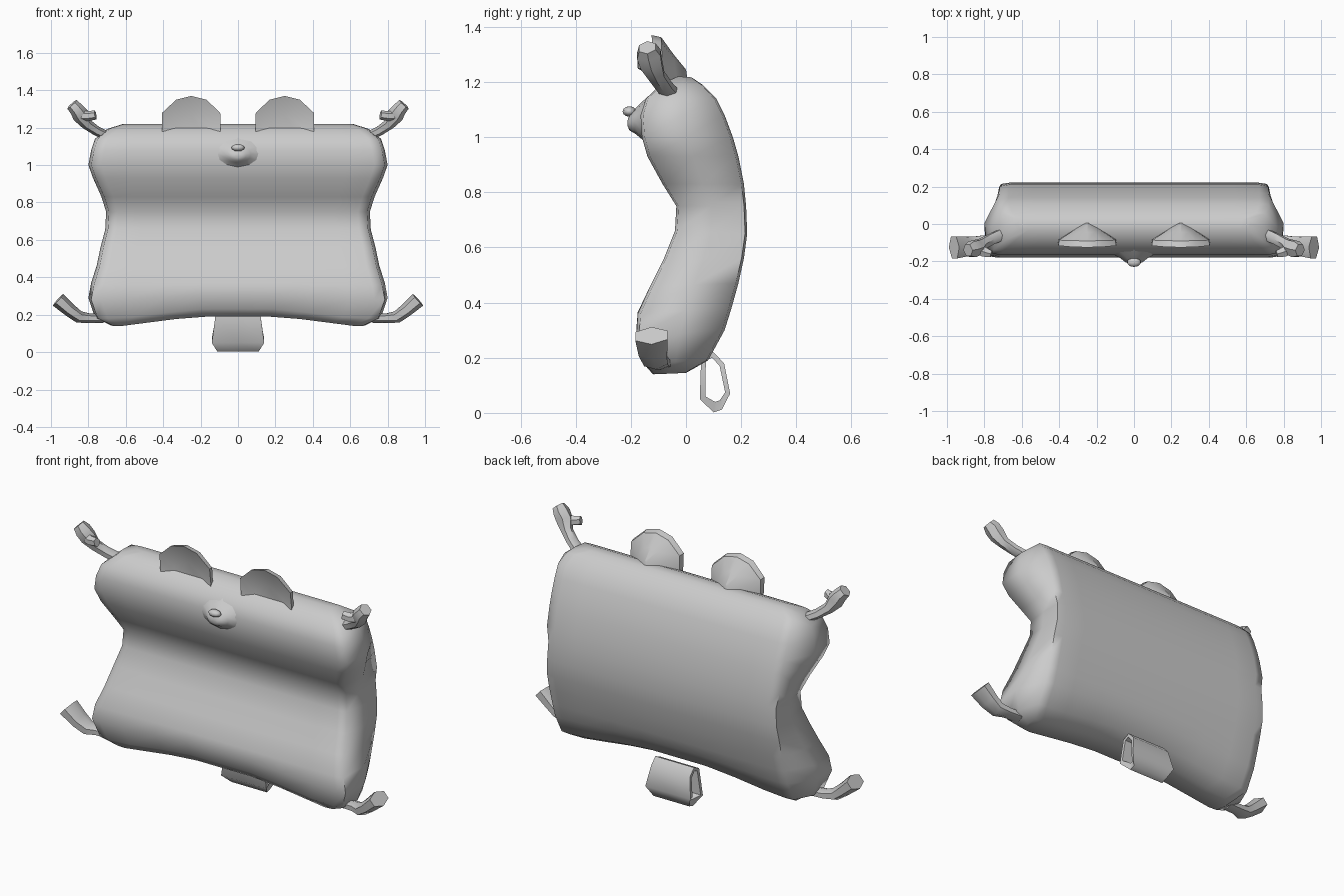
import bpy, bmesh, math
from mathutils import Vector

if "Cube" in bpy.data.objects:
    bpy.data.objects.remove(bpy.data.objects["Cube"])

grey = bpy.data.materials.new("soft grey")
grey.diffuse_color = (0.6, 0.6, 0.6, 1)
grey.use_nodes = True
grey.node_tree.nodes["Principled BSDF"].inputs["Base Color"].default_value = grey.diffuse_color


def finish(bm, name, angle=50):
    bmesh.ops.remove_doubles(bm, verts=bm.verts, dist=0.0005)
    bmesh.ops.recalc_face_normals(bm, faces=bm.faces)
    me = bpy.data.meshes.new(name)
    bm.to_mesh(me)
    bm.free()
    me.materials.append(grey)
    ob = bpy.data.objects.new(name, me)
    bpy.context.collection.objects.link(ob)
    bpy.ops.object.select_all(action='DESELECT')
    ob.select_set(True)
    bpy.context.view_layer.objects.active = ob
    bpy.ops.object.shade_smooth_by_angle(angle=math.radians(angle))
    return ob


def loft(bm, rings, cap=True):
    """Skin closed rings of equal length."""
    vs = [[bm.verts.new(p) for p in r] for r in rings]
    n = len(vs[0])
    for a, b in zip(vs, vs[1:]):
        for i in range(n):
            j = (i + 1) % n
            bm.faces.new((a[i], a[j], b[j], b[i]))
    if cap:
        bm.faces.new(vs[0])
        bm.faces.new(vs[-1])
    return vs


def tube(bm, pts, radii, sides=6):
    """Limb along a path, radii = (in plane, depth)."""
    pts = [Vector(p) for p in pts]
    rings = []
    for i, p in enumerate(pts):
        t = (pts[min(i + 1, len(pts) - 1)] - pts[max(i - 1, 0)]).normalized()
        u = t.cross(Vector((0, 1, 0))).normalized()
        v = t.cross(u)
        ra, rb = radii[i]
        rings.append([p + u * ra * math.cos(k * math.tau / sides)
                      + v * rb * math.sin(k * math.tau / sides) for k in range(sides)])
    loft(bm, rings)


# Body: rows of front y, front z, back y, back z, half width
rows = [(-.12, .14, 0, .145, .68), (-.155, .18, .08, .19, .765), (-.18, .28, .14, .30, .80),
        (-.175, .36, .165, .38, .785), (-.13, .46, .19, .47, .755), (-.08, .56, .21, .56, .735),
        (-.04, .66, .222, .65, .71), (-.035, .75, .218, .75, .705), (-.085, .83, .21, .83, .73),
        (-.14, .93, .19, .93, .775), (-.16, 1.0, .17, 1.0, .80), (-.165, 1.08, .14, 1.08, .785),
        (-.145, 1.14, .11, 1.14, .765), (-.09, 1.195, .06, 1.19, .70), (-.03, 1.22, .02, 1.217, .62)]
profile = [(r[0], r[1], r[4] - .015) for r in rows]
profile += [(r[2], r[3], min(.72, r[4])) for r in reversed(rows)]


def lift(x, y, z):
    """The lower hem rises toward the middle."""
    k = max(0, 1 - abs(x) / .62)
    return (x, y, z + .05 * min(1, 1.6 * k) * max(0, min(1, (.38 - z) / .2)))


bm = bmesh.new()
stations = (-1, -.93, -.75, -.5, -.25, 0, .25, .5, .75, .93, 1)
rings = []
for f in stations:
    s = .94 if abs(f) == 1 else 1
    ring = []
    for i, (y, z, w) in enumerate(profile):
        r = rows[i] if i < len(rows) else rows[2 * len(rows) - 1 - i]
        my = (r[0] + r[2]) / 2
        ring.append(lift(f * w, my + (y - my) * s, z))
    rings.append(ring)
vs = loft(bm, rings, cap=False)
# Side panels bulge out along a centre column
for ring, sx in ((vs[0], -1), (vs[-1], 1)):
    mid = [bm.verts.new((sx * r[4], (r[0] + r[2]) / 2, (r[1] + r[3]) / 2)) for r in rows]
    n = len(rows)
    for i in range(n - 1):
        bm.faces.new((ring[i], ring[i + 1], mid[i + 1], mid[i]))
        bm.faces.new((mid[i], mid[i + 1], ring[2 * n - 2 - i], ring[2 * n - 1 - i]))
    bm.faces.new((ring[0], mid[0], ring[-1]))
    bm.faces.new((ring[n - 1], mid[-1], ring[n]))
finish(bm, "body", 70)

# Ears: scooped arch in front, tapering to the back
arch = [(-.15, 1.12), (-.157, 1.2), (-.155, 1.28), (-.08, 1.35), (0, 1.37),
        (.08, 1.35), (.155, 1.28), (.157, 1.2), (.15, 1.12)]
for side, label in ((-1, "left"), (1, "right")):
    bm = bmesh.new()
    rings = []
    for sx, sz, y0, lean in ((.55, .6, -.085, 0), (1, 1, -.1, -.025), (.97, .97, -.08, -.01),
                             (.5, .72, -.025, -.02), (.08, .5, .02, -.02)):
        rings.append([(side * .25 + x * sx, y0 + lean * (z - 1.12) / .25, 1.12 + (z - 1.12) * sz)
                      for x, z in arch])
    loft(bm, rings)
    finish(bm, label + "_ear", 40)

    # Upper limb with thumb
    bm = bmesh.new()
    tube(bm, [(side * x, y, z) for x, y, z in ((.69, -.05, 1.15), (.76, -.08, 1.185), (.81, -.105, 1.22),
                                             (.84, -.125, 1.265), (.865, -.135, 1.30), (.888, -.14, 1.325))],
         [(.025, .035), (.026, .033), (.03, .033), (.045, .045), (.038, .05), (.034, .035)])
    tube(bm, [(side * x, y, z) for x, y, z in ((.85, -.13, 1.265), (.80, -.15, 1.262), (.762, -.16, 1.268))],
         [(.03, .03), (.026, .03), (.025, .02)])
    finish(bm, label + "_hand", 50)

    # Lower limb
    bm = bmesh.new()
    tube(bm, [(side * x, y, z) for x, y, z in ((.72, -.09, .18), (.80, -.095, .182), (.85, -.11, .188),
                                             (.90, -.12, .225), (.962, -.125, .28))],
         [(.024, .04), (.026, .04), (.033, .05), (.036, .06), (.042, .068)])
    finish(bm, label + "_foot", 50)

# Snout
bm = bmesh.new()
rings = []
for hw, hh, y, z in ((.17, .09, -.135, 1.06), (.11, .065, -.163, 1.06), (.07, .045, -.185, 1.058),
                     (.045, .028, -.205, 1.052), (.02, .01, -.212, 1.05)):
    rings.append([(hw * math.cos(k * math.tau / 12), y, z + hh * math.sin(k * math.tau / 12))
                  for k in range(12)])
loft(bm, rings)
finish(bm, "snout", 60)

# Nose button
bm = bmesh.new()
bmesh.ops.create_uvsphere(bm, u_segments=10, v_segments=6, radius=1)
for v in bm.verts:
    v.co = (v.co.x * .037, -.205 + v.co.y * .025, 1.093 + v.co.z * .019)
finish(bm, "nose", 60)

# Tail: hollow looped strap, open at both sides
outer = [(.055, .20), (.05, .05), (.10, .002), (.13, .012), (.16, .07), (.138, .18), (.10, .22)]
inner = [(.072, .19), (.07, .06), (.105, .04), (.122, .045), (.142, .075), (.122, .17), (.095, .20)]


def half_width(z):
    return .11 if z < .02 else (.14 if z < .14 else .12)


bm = bmesh.new()
loft(bm, [[(s * half_width(oz), y, z) for (y, z), (_, oz) in zip(src, outer)]
          for src, s in ((outer, -1), (outer, 0), (outer, 1), (inner, 1), (inner, 0), (inner, -1), (outer, -1))],
     cap=False)
finish(bm, "tail", 50)
